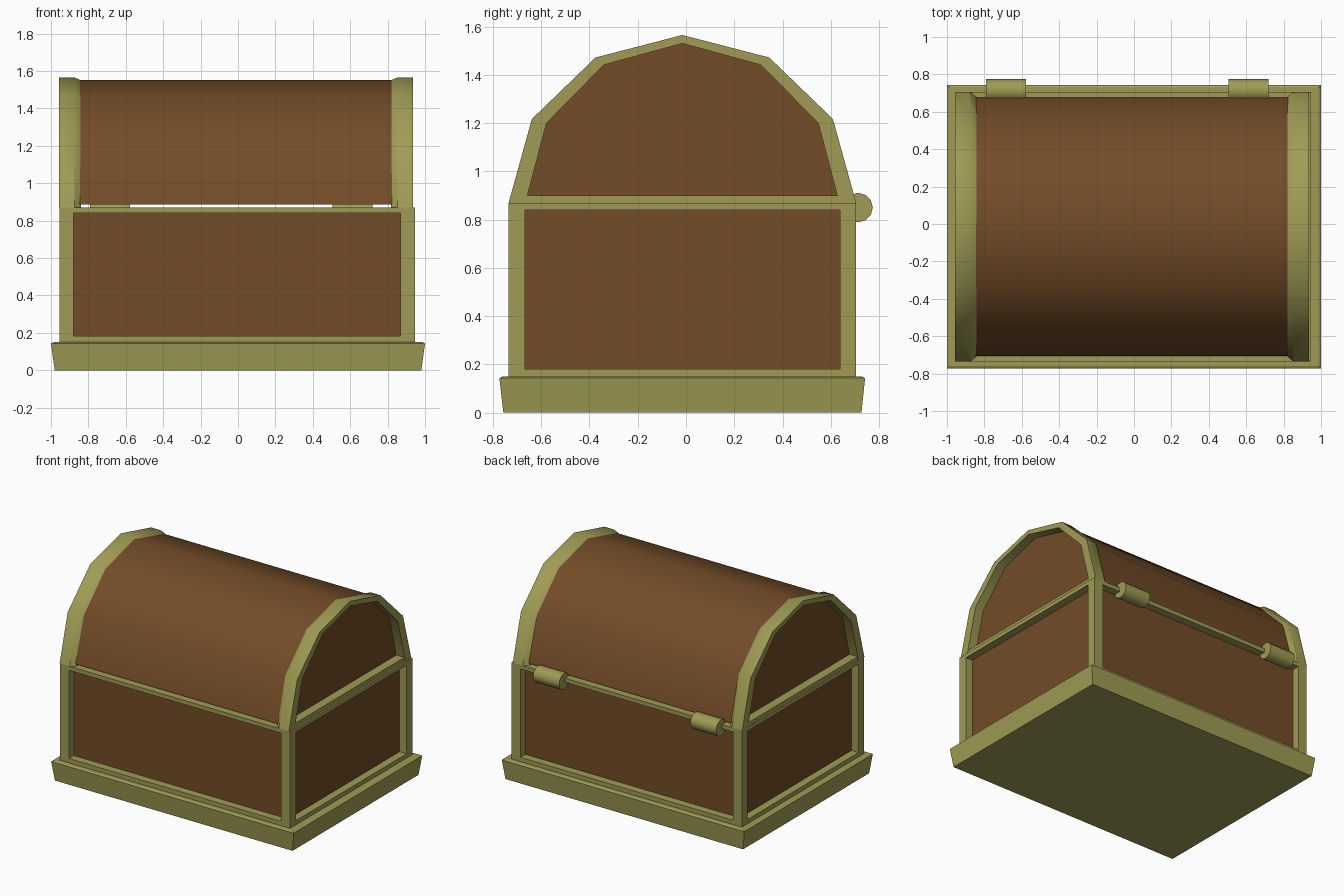
import bpy, bmesh
from math import pi, cos, sin, radians

if "Cube" in bpy.data.objects:
    bpy.data.objects.remove(bpy.data.objects["Cube"])

CY, CZ = -0.015, 0.87          # axis of the rounded lid


def material(name, colour):
    m = bpy.data.materials.new(name)
    m.diffuse_color = colour
    m.use_nodes = True
    m.node_tree.nodes["Principled BSDF"].inputs["Base Color"].default_value = m.diffuse_color
    return m


WOOD = material("wood", (0.17, 0.072, 0.021, 1))
BRASS = material("brass", (0.35, 0.33, 0.09, 1))


def finish(name, bm, mat, smooth=False):
    bmesh.ops.recalc_face_normals(bm, faces=bm.faces)
    me = bpy.data.meshes.new(name)
    bm.to_mesh(me)
    bm.free()
    ob = bpy.data.objects.new(name, me)
    bpy.context.collection.objects.link(ob)
    me.materials.append(mat)
    if smooth:
        bpy.ops.object.select_all(action='DESELECT')
        ob.select_set(True)
        bpy.context.view_layer.objects.active = ob
        bpy.ops.object.shade_smooth_by_angle(angle=radians(36))
    return ob


def loft(name, rings, mat, closed=True, loop=False, smooth=False):
    """Skin a row of equal rings; cap the ends, or join last to first."""
    bm = bmesh.new()
    vs = [[bm.verts.new(p) for p in r] for r in rings]
    n = len(rings[0])
    pairs = list(zip(vs, vs[1:])) + ([(vs[-1], vs[0])] if loop else [])
    for a, b in pairs:
        for i in range(n if closed else n - 1):
            j = (i + 1) % n
            bm.faces.new((a[i], a[j], b[j], b[i]))
    if loop:
        bm.faces.new([r[0] for r in vs])
        bm.faces.new([r[-1] for r in vs])
    else:
        bm.faces.new(vs[0])
        bm.faces.new(vs[-1])
    return finish(name, bm, mat, smooth)


def rect(x0, x1, y0, y1, z):
    return [(x0, y0, z), (x1, y0, z), (x1, y1, z), (x0, y1, z)]


def box(name, x0, x1, y0, y1, z0, z1, mat):
    return loft(name, [rect(x0, x1, y0, y1, z0), rect(x0, x1, y0, y1, z1)], mat)


def arch(x, ry, rz, zmin=CZ):
    """Six-sided half ellipse standing across the chest at x."""
    return [(x, CY + ry * cos(pi * i / 6), max(zmin, CZ + rz * sin(pi * i / 6)))
            for i in range(7)]


# Flared plinth
loft("plinth", [rect(-0.98, 0.98, -0.757, 0.727, 0),
                rect(-1, 1, -0.773, 0.742, 0.143),
                rect(-0.985, 0.985, -0.76, 0.729, 0.15)], BRASS)

# Body: wooden core inside a metal frame
X0, X1, Y0, Y1, Z0, Z1 = -0.955, 0.945, -0.735, 0.705, 0.15, 0.87
D = 0.058
box("body_panels", X0 + D, X1 - D, Y0 + D, Y1 - D, Z0 - 0.01, Z1 - 0.005, WOOD)
for xn, xa, xb in (("left", X0, X0 + 0.075), ("right", X1 - 0.075, X1)):
    for yn, ya, yb in (("front", Y0, Y0 + 0.067), ("back", Y1 - 0.067, Y1)):
        box(f"post_{yn}_{xn}", xa, xb, ya, yb, Z0, Z1, BRASS)
for zn, za, zb in (("lower", Z0, Z0 + 0.032), ("upper", Z1 - 0.03, Z1)):
    for yn, ya, yb in (("front", Y0, Y0 + 0.067), ("back", Y1 - 0.067, Y1)):
        box(f"{zn}_rail_{yn}", X0 + 0.075, X1 - 0.075, ya, yb, za, zb, BRASS)
    for xn, xa, xb in (("left", X0, X0 + 0.075), ("right", X1 - 0.075, X1)):
        box(f"{zn}_rail_{xn}", xa, xb, Y0 + 0.067, Y1 - 0.067, za, zb, BRASS)

# Rounded wooden lid, its ends recessed inside the ribs
loft("lid_barrel", [arch(x, 0.692, 0.682, 0.885) for x in (-0.888, 0.866)],
     WOOD, smooth=True)

# Metal end ribs with a bevelled inner shoulder and a sill across the bottom
for side, xe, s in (("left", -0.957, 1), ("right", 0.935, -1)):
    loft(f"lid_rib_{side}",
         [arch(xe, 0.65, 0.66), arch(xe, 0.72, 0.695),
          arch(xe + s * 0.083, 0.72, 0.695), arch(xe + s * 0.118, 0.69, 0.68),
          arch(xe + s * 0.118, 0.65, 0.66)],
         BRASS, closed=False, loop=True, smooth=True)
    a, b = sorted((xe + s * 0.003, xe + s * 0.085))
    box(f"lid_sill_{side}", a, b, CY - 0.66, CY + 0.66, CZ, 0.9, BRASS)

# Hinge barrels along the back edge
for side, xa, xb in (("left", -0.79, -0.577), ("right", 0.505, 0.72)):
    ring = [(0.713 + 0.061 * cos(pi * i / 6), 0.85 + 0.061 * sin(pi * i / 6))
            for i in range(12)]
    loft(f"hinge_{side}", [[(x, y, z) for y, z in ring] for x in (xa, xb)],
         BRASS, smooth=True)
